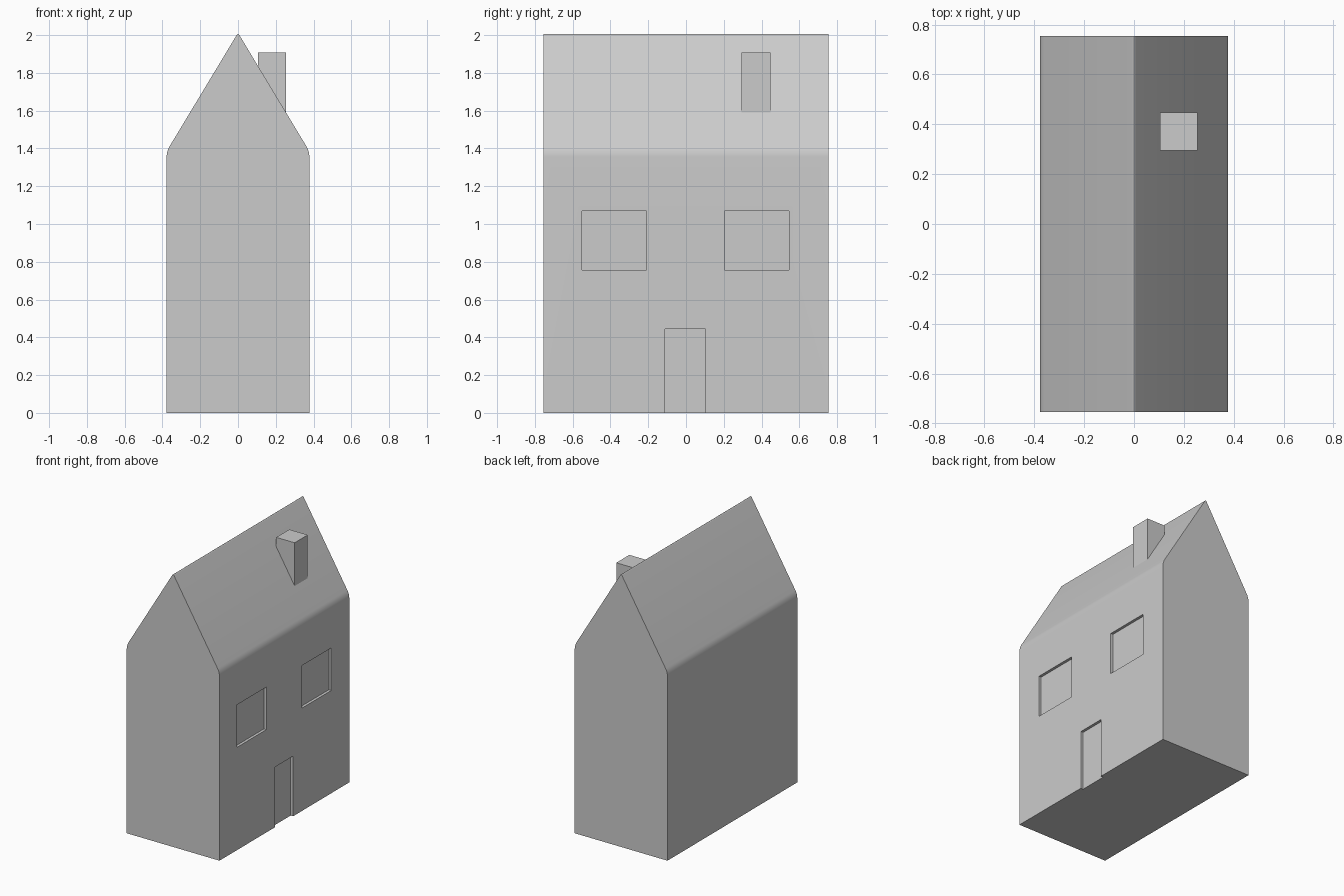
import bpy
import bmesh
import math
from mathutils import Vector

if "Cube" in bpy.data.objects:
    bpy.data.objects.remove(bpy.data.objects["Cube"], do_unlink=True)

HALF_W, HALF_D = 0.378, 0.755
EAVE, APEX = 1.385, 2.012
RECESS = 0.02

plaster = bpy.data.materials.new("light_grey")
plaster.use_nodes = True
plaster.diffuse_color = (0.6, 0.6, 0.6, 1)
plaster.node_tree.nodes["Principled BSDF"].inputs["Base Color"].default_value = (0.6, 0.6, 0.6, 1)


def make_object(name, bm):
    bmesh.ops.recalc_face_normals(bm, faces=bm.faces)
    mesh = bpy.data.meshes.new(name)
    bm.to_mesh(mesh)
    bm.free()
    mesh.materials.append(plaster)
    obj = bpy.data.objects.new(name, mesh)
    bpy.context.collection.objects.link(obj)
    return obj


def box(name, low, high):
    bm = bmesh.new()
    bmesh.ops.create_cube(bm, size=1)
    low, high = Vector(low), Vector(high)
    for v in bm.verts:
        v.co = (low + high) / 2 + v.co * (high - low)
    return make_object(name, bm)


def rounded(before, corner, after, length, steps=6):
    """Points of a soft corner, reaching the given length along each side."""
    corner = Vector(corner)
    a = corner + (Vector(before) - corner).normalized() * length
    b = corner + (Vector(after) - corner).normalized() * length
    ts = [i / steps for i in range(steps + 1)]
    return [a * (1 - t) ** 2 + corner * 2 * t * (1 - t) + b * t ** 2 for t in ts]


# House body: gabled profile with soft eaves and ridge, extruded along y
left_eave, right_eave, ridge = (HALF_W, EAVE), (-HALF_W, EAVE), (0, APEX)
profile = [Vector((-HALF_W, 0)), Vector((HALF_W, 0))]
profile += rounded((HALF_W, 0), left_eave, ridge, 0.032)
profile += rounded(left_eave, ridge, right_eave, 0.014)
profile += rounded(ridge, right_eave, (-HALF_W, 0), 0.032)
bm = bmesh.new()
face = bm.faces.new([bm.verts.new((p.x, -HALF_D, p.y)) for p in profile])
ext = bmesh.ops.extrude_face_region(bm, geom=[face])
moved = [g for g in ext["geom"] if isinstance(g, bmesh.types.BMVert)]
bmesh.ops.translate(bm, verts=moved, vec=(0, 2 * HALF_D, 0))
house = make_object("house_body", bm)

# Shallow window and door recesses in the left wall
openings = {
    "front_window_cutter": (-0.55, -0.21, 0.757, 1.07),
    "back_window_cutter": (0.205, 0.545, 0.757, 1.07),
    "door_cutter": (-0.11, 0.102, -0.1, 0.443),
}
for name, (y0, y1, z0, z1) in openings.items():
    cutter = box(name, (HALF_W - RECESS, y0, z0), (HALF_W + 0.1, y1, z1))
    cutter.hide_render = True
    cutter.hide_set(True)
    cutter.display_type = 'WIRE'
    cut = house.modifiers.new(name, 'BOOLEAN')
    cut.operation = 'DIFFERENCE'
    cut.solver = 'EXACT'
    cut.object = cutter

# Apply the cuts, then drop the cutters
bpy.context.view_layer.objects.active = house
house.select_set(True)
for name in openings:
    bpy.ops.object.modifier_apply(modifier=name)
    bpy.data.objects.remove(bpy.data.objects[name], do_unlink=True)
bpy.ops.object.shade_smooth_by_angle(angle=math.radians(30))

# Chimney standing on the left roof slope
box("chimney", (0.105, 0.295, 1.55), (0.255, 0.447, 1.907))
